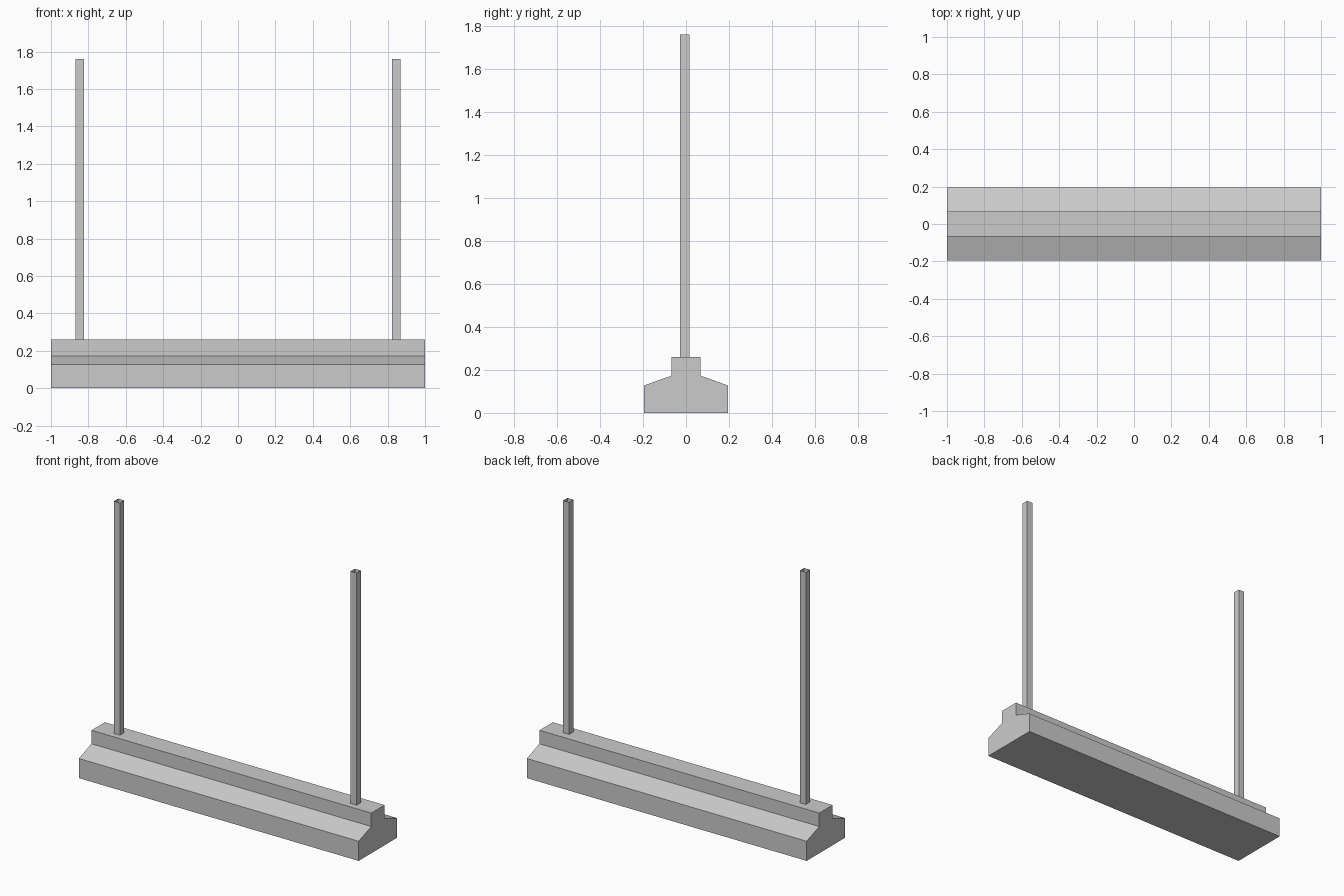
import bpy
import bmesh

if "Cube" in bpy.data.objects:
    bpy.data.objects.remove(bpy.data.objects["Cube"])


def make_object(name, bm):
    bmesh.ops.recalc_face_normals(bm, faces=bm.faces)
    mesh = bpy.data.meshes.new(name)
    bm.to_mesh(mesh)
    bm.free()
    obj = bpy.data.objects.new(name, mesh)
    bpy.context.collection.objects.link(obj)
    return obj


def prism(name, outline, offset, capped=True):
    """Extrude a closed outline along an offset, with or without end caps."""
    bm = bmesh.new()
    start = [bm.verts.new(p) for p in outline]
    end = [bm.verts.new([a + b for a, b in zip(p, offset)]) for p in outline]
    n = len(outline)
    for i in range(n):
        j = (i + 1) % n
        bm.faces.new((start[i], start[j], end[j], end[i]))
    if capped:
        bm.faces.new(start)
        bm.faces.new(end)
    return make_object(name, bm)


# Concrete base: mirrored stepped section running along x
BASE_TOP = 0.26
half = [(0.196, 0), (0.196, 0.127), (0.068, 0.173), (0.068, BASE_TOP)]
section = half + [(-y, z) for y, z in reversed(half)]
prism("barrier_base", [(-1, y, z) for y, z in section], (2, 0, 0))

# Square posts: thin open-topped tubes
R, POST_Y, POST_TOP = 0.0215, -0.006, 1.76
for side, x in (("left", -0.846), ("right", 0.846)):
    square = [(x + sx * R, POST_Y + sy * R, BASE_TOP)
              for sx, sy in ((-1, -1), (1, -1), (1, 1), (-1, 1))]
    prism(side + "_post", square, (0, 0, POST_TOP - BASE_TOP), capped=False)
